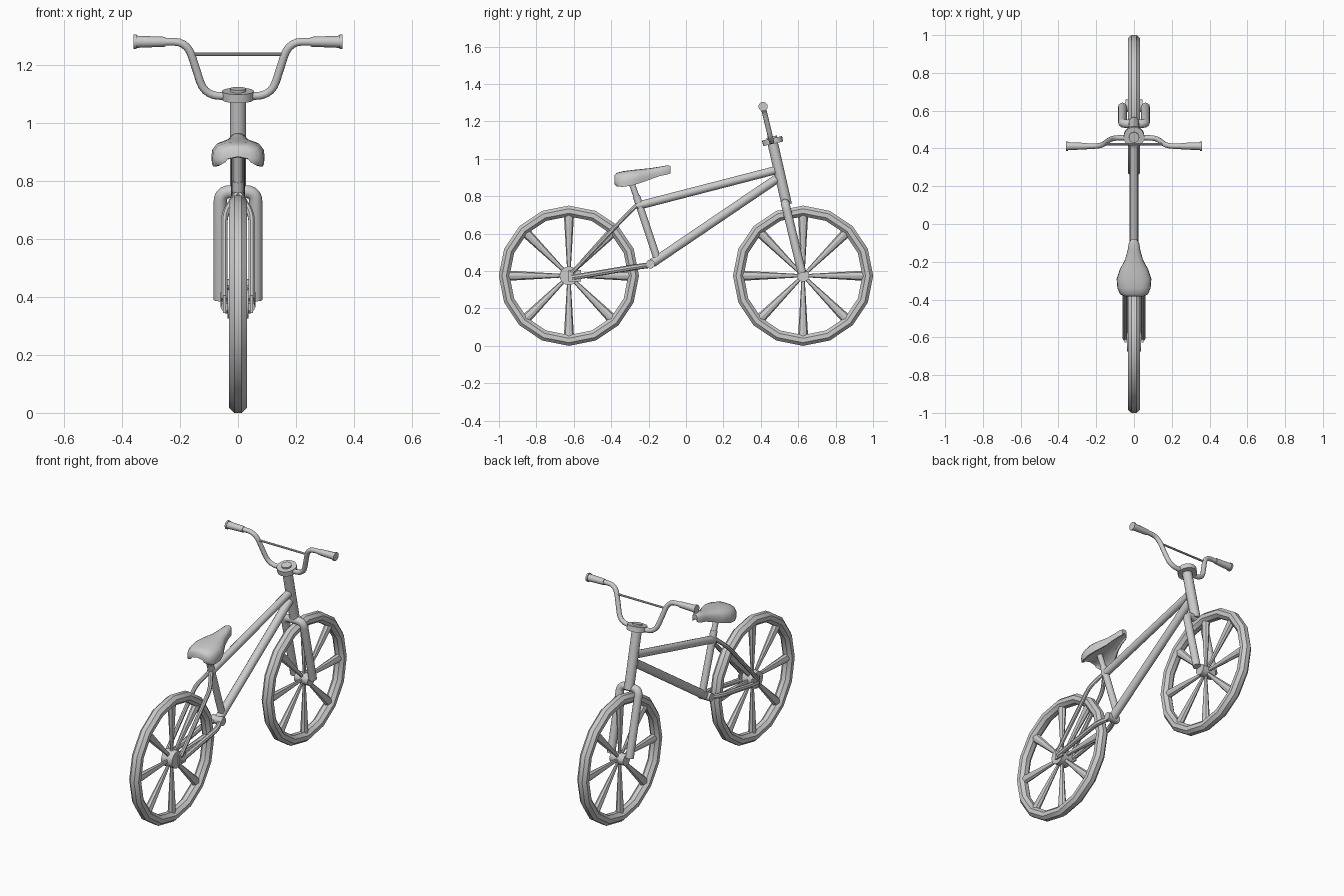
import bpy, bmesh
from math import pi, cos, sin, radians
from mathutils import Vector, Matrix

if "Cube" in bpy.data.objects:
    bpy.data.objects.remove(bpy.data.objects["Cube"])


def make(name, bm, angle=40):
    bmesh.ops.recalc_face_normals(bm, faces=bm.faces[:])
    me = bpy.data.meshes.new(name)
    bm.to_mesh(me)
    bm.free()
    ob = bpy.data.objects.new(name, me)
    bpy.context.collection.objects.link(ob)
    bpy.context.view_layer.objects.active = ob
    bpy.ops.object.select_all(action='DESELECT')
    ob.select_set(True)
    bpy.ops.object.shade_smooth_by_angle(angle=radians(angle))
    return ob


def rod(name, a, b, r1, r2=None, sides=12):
    a, b = Vector(a), Vector(b)
    d = b - a
    bm = bmesh.new()
    m = Matrix.Translation((a + b) / 2) @ d.to_track_quat('Z', 'Y').to_matrix().to_4x4()
    bmesh.ops.create_cone(bm, cap_ends=True, segments=sides, radius1=r1,
                          radius2=r1 if r2 is None else r2, depth=d.length, matrix=m)
    return make(name, bm)


def bent_tube(name, corners, r, fillet, sides=10):
    """Round tube along a path whose corners are filleted."""
    P = [Vector(c) for c in corners]
    path = [P[0]]
    for a, b, c in zip(P, P[1:], P[2:]):
        s = b + (a - b).normalized() * min(fillet, (a - b).length * .48)
        e = b + (c - b).normalized() * min(fillet, (c - b).length * .48)
        for i in range(6):
            t = i / 5
            path.append(s * (1 - t) ** 2 + b * 2 * t * (1 - t) + e * t * t)
    path.append(P[-1])
    bm = bmesh.new()
    rings, prev, q = [], None, None
    for i, p in enumerate(path):
        d = (path[min(i + 1, len(path) - 1)] - path[max(i - 1, 0)]).normalized()
        q = d.to_track_quat('Z', 'Y') if prev is None else prev.rotation_difference(d) @ q
        prev = d
        rings.append([bm.verts.new(p + q @ Vector((r * cos(2 * pi * k / sides), r * sin(2 * pi * k / sides), 0)))
                      for k in range(sides)])
    skin(bm, rings)
    return make(name, bm)


def skin(bm, rings, closed=False):
    n = len(rings[0])
    for A, B in zip(rings, rings[1:] + rings[:1] if closed else rings[1:]):
        for k in range(n):
            bm.faces.new((A[k], A[(k + 1) % n], B[(k + 1) % n], B[k]))
    if not closed:
        bm.faces.new(rings[0])
        bm.faces.new(rings[-1])


WY, WZ = .626, .375

# wheels: low-poly tyre and eight flared spokes
for side, y in (("rear", -WY), ("front", WY)):
    bm = bmesh.new()
    rings = []
    for i in range(16):
        a = 2 * pi * i / 16
        ring = []
        for k in range(8):
            b = 2 * pi * (k + .5) / 8
            R = .346 + .0312 * cos(b)
            ring.append(bm.verts.new((.0335 * sin(b), y + R * cos(a), WZ + R * sin(a))))
        rings.append(ring)
    skin(bm, rings, True)
    make(side + "_tyre", bm, 30)
    for i in range(8):
        a = 2 * pi * i / 8
        d = Vector((0, cos(a), sin(a)))
        c = Vector((0, y, WZ))
        s = rod(f"{side}_spoke_{i + 1}", c + d * .02, c + d * .325, .009, .027, 8)
        s.scale.x = .75

rod("rear_hub", (-.036, -WY, WZ), (.036, -WY, WZ), .05, sides=16)
rod("front_hub", (-.045, WY, WZ), (.045, WY, WZ), .033, sides=16)


def steer(z):
    return Vector((0, .46 + (1.10 - z) * .228, z))


# main frame
rod("head_tube", steer(1.10), steer(.755), .028, sides=16)
rod("top_tube", (0, .475, .938), (0, -.262, .748), .022)
rod("down_tube", (0, .485, .893), (0, -.18, .443), .024)
rod("seat_tube", (0, -.265, .80), (0, -.155, .47), .02)
rod("seat_post", (0, -.30, .895), (0, -.262, .79), .016)
rod("bottom_bracket", (-.038, -.19, .437), (.038, -.19, .437), .024)

# rear stays and dropouts
for s, n in ((-1, "left"), (1, "right")):
    bent_tube(n + "_seat_stay", [(0, -.255, .76), (s * .047, -.33, .687), (s * .047, -.61, .39)], .012, .04, 8)
    bent_tube(n + "_chain_stay", [(s * .01, -.18, .433), (s * .045, -.26, .423), (s * .045, -.61, .365)], .015, .04, 8)
    bm = bmesh.new()
    bmesh.ops.create_cube(bm, size=1, matrix=Matrix.Translation((s * .046, -.595, .375)) @ Matrix.Diagonal((.01, .065, .06, 1)))
    make(n + "_dropout", bm)

# fork: one tube bent over the front wheel
bent_tube("fork", [(-.061, .62, .39), (-.061, .53, .763), (.061, .53, .763), (.061, .62, .39)], .023, .035, 12)

# stem: disc clamp with a raised cap
up = Vector((0, -.228, 1)).normalized()
c = Vector((0, .463, 1.095))
rod("stem_clamp", c - up * .015, c + up * .015, .055, sides=20)
rod("stem_cap", c + up * .01, c + up * .024, .028, sides=16)


# handlebar, crossbar and grips
def bar(x, z):
    return (x, .412 + (1.28 - z) * .24, z)


half = [(.27, 1.28), (.175, 1.28), (.115, 1.093)]
bent_tube("handlebar", [bar(-x, z) for x, z in half] + [bar(x, z) for x, z in reversed(half)], .014, .055)
rod("crossbar", bar(-.152, 1.237), bar(.152, 1.237), .006, sides=8)
for s, n in ((-1, "left"), (1, "right")):
    rod(n + "_grip", bar(s * .25, 1.28), bar(s * .35, 1.28), .017, .021)
    rod(n + "_grip_end", bar(s * .35, 1.28), bar(s * .36, 1.28), .025)

# seat: lofted sections (y, half width, top z, bottom z), hollowed underneath
sections = [(-.383, .05, .912, .865), (-.372, .074, .924, .853), (-.34, .088, .933, .85),
            (-.29, .092, .94, .857), (-.24, .075, .945, .872), (-.19, .048, .95, .89),
            (-.14, .034, .958, .908), (-.10, .027, .965, .916), (-.083, .016, .962, .922)]
prof = [(0, 1), (.45, .98), (.8, .85), (.97, .6), (1, .3), (.97, 0), (.86, 0), (.7, .25), (0, .4)]
prof += [(-u, v) for u, v in prof[-2:0:-1]]
bm = bmesh.new()
skin(bm, [[bm.verts.new((u * w, y, zb + v * (zt - zb))) for u, v in prof] for y, w, zt, zb in sections])
make("seat", bm, 50)
